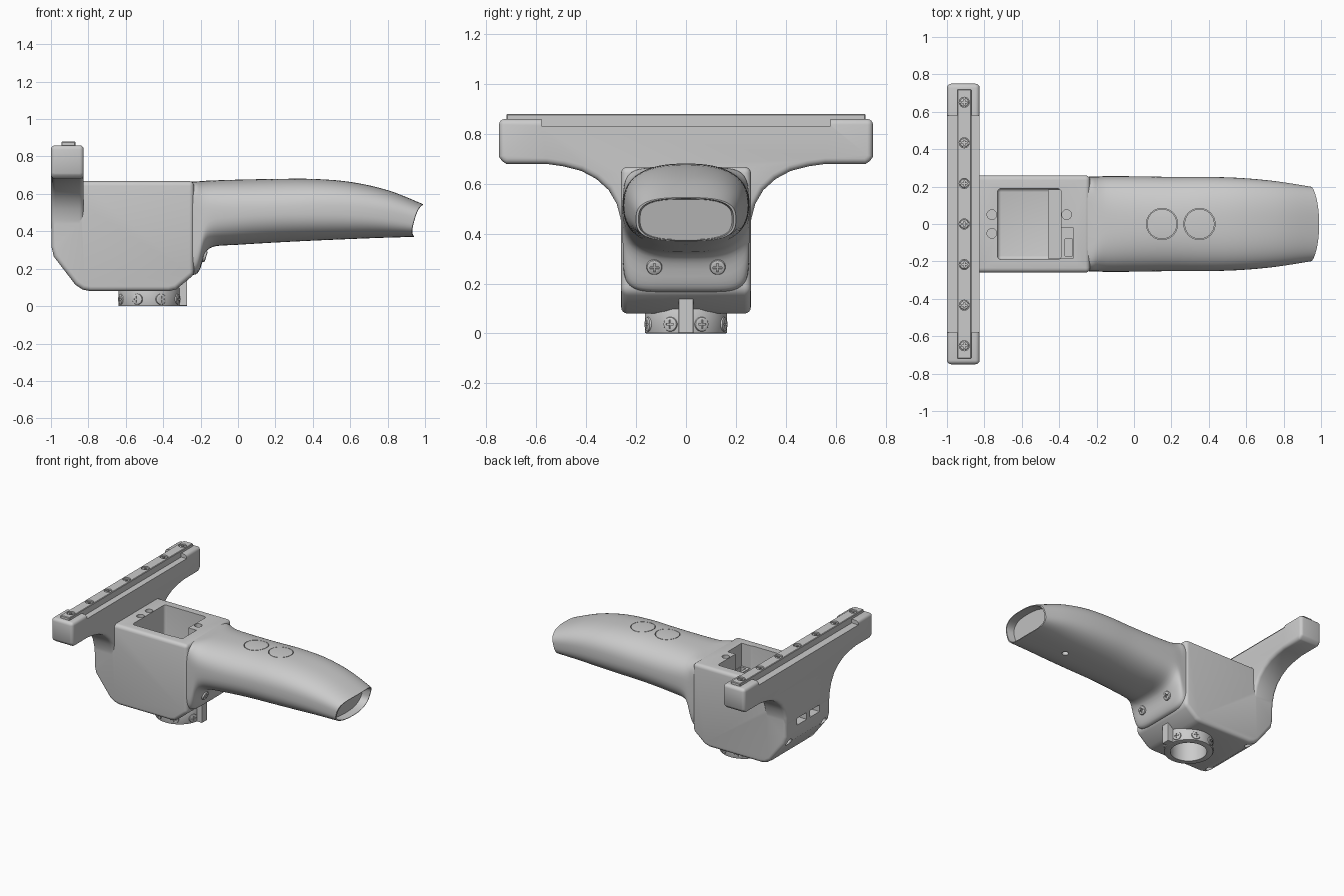
import bpy, bmesh, math
from mathutils import Vector

if "Cube" in bpy.data.objects:
    bpy.data.objects.remove(bpy.data.objects["Cube"])


def make(name, verts, faces):
    bm = bmesh.new()
    vs = [bm.verts.new(v) for v in verts]
    for f in faces:
        bm.faces.new([vs[i] for i in f])
    bmesh.ops.recalc_face_normals(bm, faces=bm.faces)
    me = bpy.data.meshes.new(name)
    bm.to_mesh(me)
    bm.free()
    ob = bpy.data.objects.new(name, me)
    bpy.context.collection.objects.link(ob)
    return ob


def loft(name, rings):
    n = len(rings[0])
    faces = [range(n), range((len(rings) - 1) * n, len(rings) * n)]
    for r in range(len(rings) - 1):
        for i in range(n):
            j = (i + 1) % n
            faces.append((r * n + i, r * n + j, r * n + n + j, r * n + n + i))
    return make(name, [p for ring in rings for p in ring], faces)


def apply(ob):
    bpy.context.view_layer.objects.active = ob
    for m in list(ob.modifiers):
        bpy.ops.object.modifier_apply(modifier=m.name)


def bevel(ob, width, angle=40, segs=4):
    m = ob.modifiers.new("bevel", 'BEVEL')
    m.width, m.segments, m.angle_limit = width, segs, math.radians(angle)
    apply(ob)
    return ob


def boolean(ob, other, op='DIFFERENCE'):
    m = ob.modifiers.new("bool", 'BOOLEAN')
    m.object, m.operation, m.solver = other, op, 'EXACT'
    apply(ob)
    bpy.data.objects.remove(other)
    return ob


def box(name, lo, hi):
    return loft(name, [[(lo[0], lo[1], z), (hi[0], lo[1], z), (hi[0], hi[1], z), (lo[0], hi[1], z)]
                       for z in (lo[2], hi[2])])


def cyl(name, center, normal, r, depth, n=32):
    q = Vector(normal).to_track_quat('Z', 'Y')
    return loft(name, [[Vector(center) + q @ Vector((r * math.cos(2 * math.pi * i / n),
                r * math.sin(2 * math.pi * i / n), s * depth / 2)) for i in range(n)] for s in (-1, 1)])


def shade(ob, angle=30):
    bpy.ops.object.select_all(action='DESELECT')
    ob.select_set(True)
    bpy.context.view_layer.objects.active = ob
    bpy.ops.object.shade_smooth_by_angle(angle=math.radians(angle))


# main housing
side = [(-.998, .668), (-.998, .32), (-.985, .265), (-.87, .115), (-.83, .088), (-.79, .08),
        (-.37, .08), (-.33, .09), (-.235, .168), (-.235, .668)]
housing = loft("housing", [[(x, y, z) for x, z in side] for y in (-.26, .26)])
bevel(housing, .025)

# cross bar with flared neck
half = [(.75, .86), (.75, .71), (.741, .689), (.72, .68), (.56, .68), (.49, .67), (.42, .652), (.36, .62),
        (.31, .575), (.278, .52), (.262, .46), (.256, .40)]
outline = half + [(-y, z) for y, z in reversed(half)]
bar = loft("cross_bar", [[(x, y, z) for y, z in outline] for x in (-1, -.825)])
bevel(bar, .025)
boolean(housing, bar, 'UNION')
for x0, x1 in ((-1.05, -.945), (-.87, -.78)):
    boolean(housing, box("cut", (x0, -.58, .832), (x1, .58, .95)))

# top compartment with side notch and ledge
boolean(housing, bevel(box("cut", (-.73, -.19, .25), (-.39, .19, .8)), .02))
boolean(housing, box("cut", (-.41, -.185, .5), (-.325, -.02, .8)))
boolean(housing, box("cut", (-.37, -.17, .35), (-.33, -.08, .6)))
box("compartment_ledge", (-.46, -.185, .24), (-.385, .185, .42))

# rear vents, mounting holes and lower opening
for s in (-1, 1):
    boolean(housing, box("cut", (-1.1, min(s * .02, s * .13), .365), (-.93, max(s * .02, s * .13), .415)))
    for p in ((-.975, s * .2, .26), (-.84, s * .2, .09)):
        boolean(housing, cyl("cut", p, (.8, 0, .6), .03, .09, 20))
for p in ((-.76, .05, .668), (-.76, -.05, .668), (-.36, .05, .668)):
    boolean(housing, cyl("cut", p, (0, 0, 1), .026, .05, 20))
boolean(housing, cyl("cut", (-.475, 0, .08), (0, 0, 1), .122, .14, 48))
shade(housing)

# one screw mesh with a cross recess, reused everywhere
screw_proto = bevel(cyl("screw", (0, 0, 0), (0, 0, 1), .03, .03, 20), .008, 40, 2)
for a, b in ((.017, .004), (.004, .017)):
    boolean(screw_proto, box("cut", (-a, -b, .004), (a, b, .05)))
shade(screw_proto)
screw_mesh = screw_proto.data
bpy.data.objects.remove(screw_proto)


def screw(name, pos, normal, scale=1):
    ob = bpy.data.objects.new(name, screw_mesh)
    ob.location, ob.scale = pos, (scale,) * 3
    ob.rotation_euler = Vector(normal).to_track_quat('Z', 'Y').to_euler()
    bpy.context.collection.objects.link(ob)


# top rail with seven screws
rail = bevel(box("rail", (-.945, -.72, .80), (-.87, .72, .88)), .004, 40, 1)
for i in range(7):
    y = (i - 3) * .217
    boolean(rail, cyl("cut", (-.9075, y, .88), (0, 0, 1), .027, .03, 24))
    screw("rail_screw", (-.9075, y, .862), (0, 0, 1), .8)
shade(rail)

# bottom mounting collar, clamp lug and radial screws
collar = cyl("collar", (-.475, 0, .05), (0, 0, 1), .165, .10, 64)
bevel(collar, .006, 40, 2)
boolean(collar, cyl("cut", (-.475, 0, .05), (0, 0, 1), .122, .3, 48))
shade(collar)
bevel(box("collar_lug", (-.34, -.03, .001), (-.272, .03, .155)), .004, 40, 2)
for i in range(8):
    a = math.radians(22.5 + 45 * i)
    d = Vector((math.cos(a), math.sin(a), 0))
    screw("collar_screw", Vector((-.475, 0, .037)) + d * .156, d)

# handle stations: x, bottom, top, half width, squareness, end tilt
stations = [(-.27, .168, .664, .252, 7, 0), (-.225, .17, .666, .253, 6, 0), (-.20, .205, .668, .254, 4.5, 0),
            (-.175, .28, .67, .255, 3.4, 0), (-.13, .318, .672, .256, 2.8, 0), (0, .328, .676, .255, 2.5, 0),
            (.2, .34, .68, .252, 2.4, 0), (.4, .35, .68, .252, 2.5, 0), (.6, .358, .664, .245, 2.6, .05),
            (.8, .365, .62, .228, 2.7, .15), (.99, .37, .545, .2, 3, .28)]


def catmull(a, b, c, d, t):
    return [.5 * (2 * q + (r - p) * t + (2 * p - 5 * q + 4 * r - s) * t * t + (3 * q - p - 3 * r + s) * t ** 3)
            for p, q, r, s in zip(a, b, c, d)]


def section(st, k=1, dx=0, n=72):
    x, lo, hi, w, e, tilt = st
    ring = []
    for i in range(n):
        a = 2 * math.pi * i / n
        c, s = math.cos(a), math.sin(a)
        y = k * w * math.copysign(abs(c) ** (2 / e), c)
        z = (lo + hi) / 2 + k * (hi - lo) / 2 * math.copysign(abs(s) ** (2 / e), s)
        ring.append((x + dx + tilt * (z - hi) - tilt * 2.2 * y * y, y, z))
    return ring


rings = []
last = len(stations) - 1
for i in range(last):
    ctrl = [stations[min(max(i + o, 0), last)] for o in (-1, 0, 1, 2)]
    steps = 3 if i < 4 else 5
    rings += [section(catmull(*ctrl, t / steps)) for t in range(steps)]
rings += [section(stations[-1]), section(stations[-1], .95), section(stations[-1], .92, -.06)]
handle = loft("handle", rings)

# flush control buttons cut from the handle surface
for name, x in (("front_button", .15), ("rear_button", .35)):
    button = handle.copy()
    button.data = handle.data.copy()
    button.name = name
    bpy.context.collection.objects.link(button)
    boolean(button, cyl("cut", (x, 0, .69), (0, 0, 1), .08, .12, 48), 'INTERSECT')
    shade(button)
for x in (.15, .35):
    groove = cyl("cut", (x, 0, .69), (0, 0, 1), .0835, .12, 48)
    boolean(handle, groove)

# underside strap hole
boolean(handle, cyl("cut", (.6, 0, .36), (0, 0, 1), .022, .1, 20))
shade(handle, 40)

# flange screws
for s in (-1, 1):
    screw("flange_screw", (-.185, s * .127, .268), (1, 0, -.3), 1.05)
